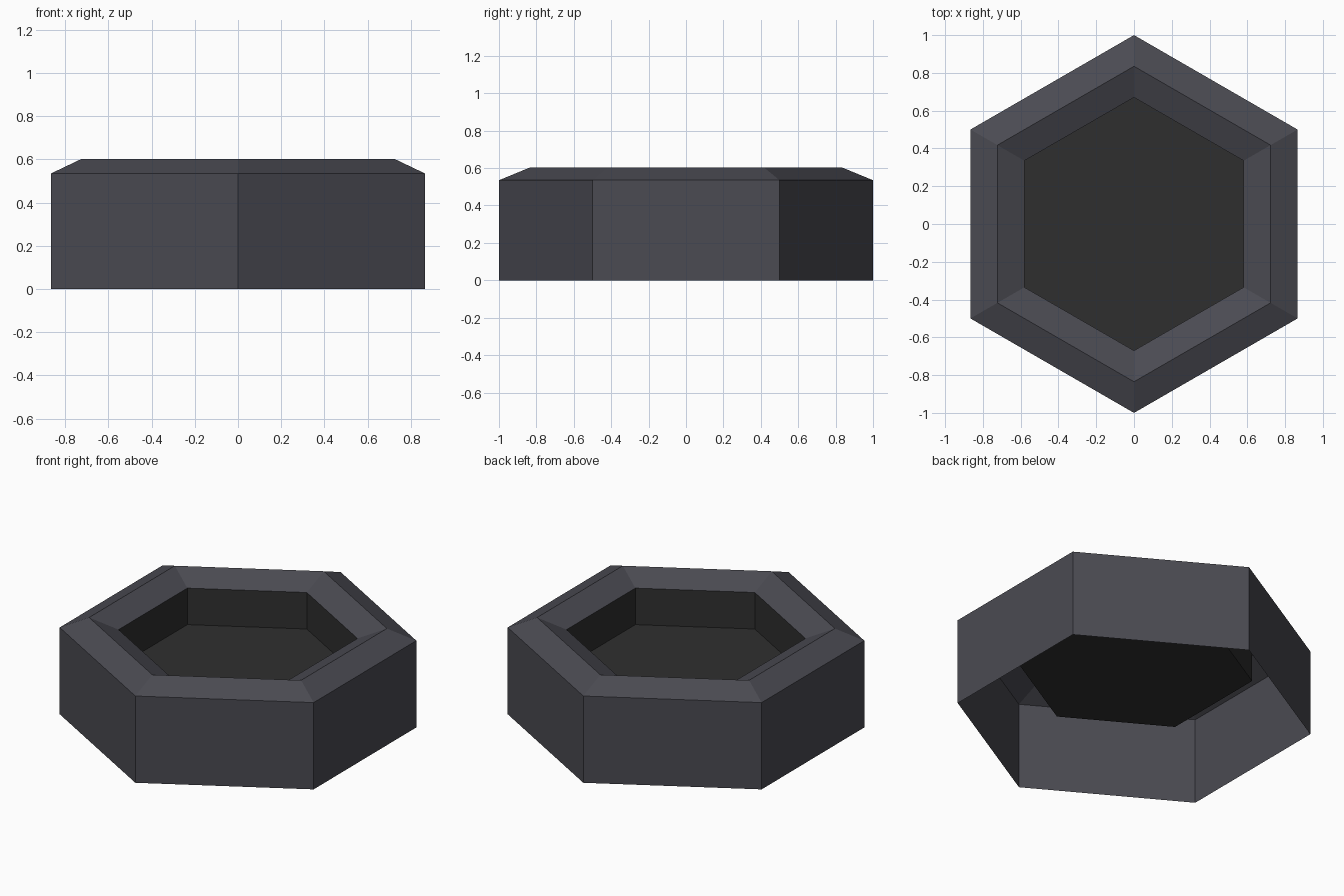
import bpy, bmesh, math

if "Cube" in bpy.data.objects:
    bpy.data.objects.remove(bpy.data.objects["Cube"])

def material(name, rgb):
    m = bpy.data.materials.new(name)
    m.diffuse_color = (*rgb, 1)
    m.use_nodes = True
    m.node_tree.nodes["Principled BSDF"].inputs["Base Color"].default_value = m.diffuse_color
    return m

def hex_shell(name, profile, mat, cap=False):
    """Sweep a (radius, z) profile around six corners; optionally cap the last ring."""
    bm = bmesh.new()
    rings = []
    for r, z in profile:
        rings.append([bm.verts.new((r * math.cos(math.radians(30 + 60 * i)),
                                    r * math.sin(math.radians(30 + 60 * i)), z))
                      for i in range(6)])
    for a, b in zip(rings, rings[1:]):
        for i in range(6):
            j = (i + 1) % 6
            bm.faces.new((a[i], a[j], b[j], b[i]))
    if cap:
        bm.faces.new(rings[-1])
    me = bpy.data.meshes.new(name)
    bm.to_mesh(me)
    bm.free()
    me.materials.append(mat)
    ob = bpy.data.objects.new(name, me)
    bpy.context.collection.objects.link(ob)
    return ob

rim_grey = material("slate grey", (0.069, 0.069, 0.084))
basin_grey = material("dark grey", (0.028, 0.028, 0.028))

# Outer wall and peaked rim, open underneath
hex_shell("rim", [(1, 0), (1, 0.535), (0.835, 0.603), (0.67, 0.535)], rim_grey)
# Sunken basin: inner walls and floor
hex_shell("basin", [(0.67, 0.535), (0.67, 0.31)], basin_grey, cap=True)
